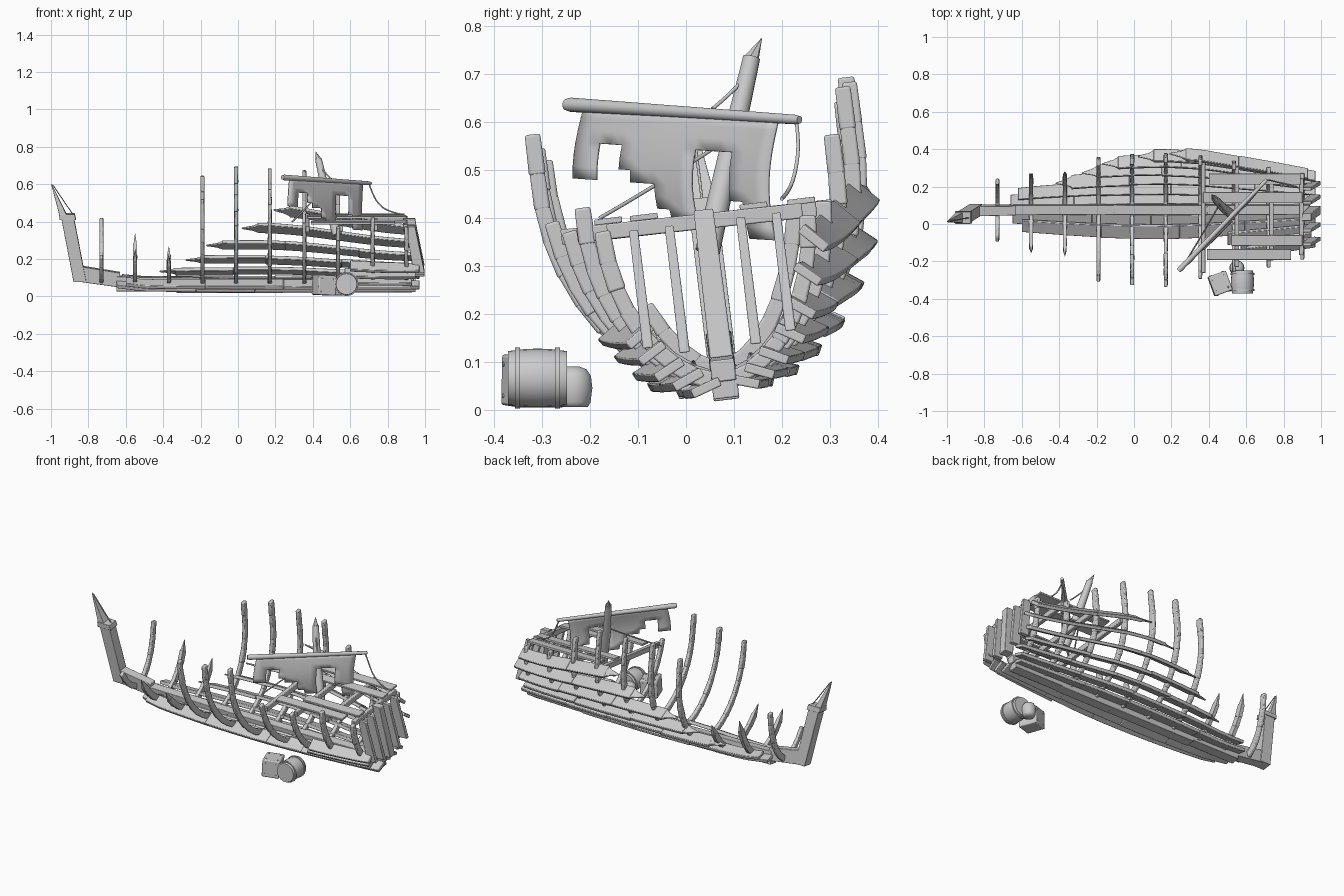
import bpy, bmesh, math, random
from mathutils import Vector as V, Matrix

if "Cube" in bpy.data.objects:
    bpy.data.objects.remove(bpy.data.objects["Cube"])

random.seed(4)
X, Y, Z = V((1, 0, 0)), V((0, 1, 0)), V((0, 0, 1))
# the hull lies heeled over: build in an upright frame, then tilt
HULL = Matrix.Translation((0, 0.08, 0.06)) @ Matrix.Rotation(math.radians(7), 4, 'X')

def loft(bm, rings):
    vs = [[bm.verts.new(p) for p in r] for r in rings]
    n = len(rings[0])
    for a, b in zip(vs, vs[1:]):
        for i in range(n):
            bm.faces.new((a[i], a[(i + 1) % n], b[(i + 1) % n], b[i]))
    bm.faces.new(vs[0][::-1])
    bm.faces.new(vs[-1])

def finish(name, bm, mat=None, angle=35, bevel=0):
    if mat:
        bmesh.ops.transform(bm, matrix=mat, verts=bm.verts)
    bmesh.ops.recalc_face_normals(bm, faces=bm.faces)
    me = bpy.data.meshes.new(name)
    bm.to_mesh(me)
    bm.free()
    ob = bpy.data.objects.new(name, me)
    bpy.context.collection.objects.link(ob)
    if bevel:
        m = ob.modifiers.new("bevel", 'BEVEL')
        m.width, m.segments = bevel, 2
    bpy.ops.object.select_all(action='DESELECT')
    ob.select_set(True)
    bpy.context.view_layer.objects.active = ob
    bpy.ops.object.shade_smooth_by_angle(angle=math.radians(angle))
    return ob

def rect(p, a, b, ha, hb):
    return [p + a * ha * i + b * hb * j for i, j in ((-1, -1), (1, -1), (1, 1), (-1, 1))]

def beam(bm, p, q, a, b, ha, hb, end=1):
    loft(bm, [rect(V(p), V(a), V(b), ha, hb), rect(V(q), V(a), V(b), ha * end, hb * end)])

def tube(bm, pts, radii, n=14):
    d = (V(pts[-1]) - V(pts[0])).normalized()
    a = d.orthogonal().normalized()
    b = d.cross(a)
    loft(bm, [[V(p) + (a * math.cos(k * math.tau / n) + b * math.sin(k * math.tau / n)) * r
               for k in range(n)] for p, r in zip(pts, radii)])

# hull shape: half breadth, height and bottom along x
BREADTH = [(-.9, .05), (-.73, .20), (-.55, .25), (-.37, .285), (-.19, .315), (.0, .33),
           (.17, .335), (.355, .32), (.535, .285), (.72, .25), (1.0, .195)]

def breadth(x):
    for (x0, w0), (x1, w1) in zip(BREADTH, BREADTH[1:]):
        if x <= x1:
            return w0 + (w1 - w0) * (x - x0) / (x1 - x0)
    return BREADTH[-1][1]

def height(x):
    s = min(max((x - .1) / .85, 0), 1)
    return .45 - .115 * s * s * (3 - 2 * s)

def hull(x, s, u, out=0):
    w, h = breadth(x) + out, height(x) + out
    t = min(u, 1) * math.pi / 2
    z = h * (1 - math.cos(t)) + max(u - 1, 0) * .7 - out
    return V((x, s * w * math.sin(t) ** 1.12, z + .04 * max(0, (-.5 - x) / .35)))

# ribs: x, top of -y arm, top of +y arm, splintered arms
RIBS = [(-.73, .18, .39, 0, 0), (-.55, .24, .33, 1, 1), (-.37, .22, .27, 1, 1), (-.19, .52, .64, 0, 0),
        (-.01, .545, .69, 0, 0), (.17, .575, .68, 0, 0), (.355, .39, .67, 0, 0), (.535, .37, .57, 0, 0),
        (.72, .42, .43, 0, 0), (.9, .37, .40, 0, 0)]
for i, (x, zl, zr, sl, sr) in enumerate(RIBS):
    bm = bmesh.new()
    for s, top, spike in ((-1, zl, sl), (1, zr, sr)):
        z = top - .06 - s * breadth(x) * .115
        h = height(x)
        um = math.acos(1 - z / h) / (math.pi / 2) if z < h else 1 + (z - h) / .7
        n = max(3, math.ceil(um * 9))
        pts = [hull(x, s, um * k / n) for k in range(n + 1)]
        for k in range(n):
            d = (pts[k + 1] - pts[k]).normalized()
            nn = X.cross(d)
            last = k == n - 1
            g = random.uniform(.92, 1.05)
            beam(bm, pts[k] - d * .006, pts[k + 1] + d * .006, nn, X, .018 * g, .011 * g,
                 .08 if last and spike else .92)
    finish("rib_%d" % (i + 1), bm, HULL, bevel=.005)

# hull planking: side, girth position, forward end, splintered
STRAKES = [(1, .14, -.66, 0), (1, .25, -.62, 0), (1, .36, -.35, 1), (1, .48, -.21, 1), (1, .61, -.10, 1),
           (1, .745, .09, 1), (1, .885, .26, 1),
           (-1, .14, -.65, 0), (-1, .25, -.60, 0), (-1, .36, .5, 0), (-1, .47, .57, 0), (-1, .57, .60, 0)]
for i, (s, u, x0, spike) in enumerate(STRAKES):
    bm = bmesh.new()
    a = math.radians(13 + 37 * u)       # planks slope down and outward like shingles
    d = V((0, s * math.cos(a), -math.sin(a)))
    nn = X.cross(d)

    def ring(x, f=1.0, lift=0.0):
        hw = .040 * (.55 + .45 * breadth(x) / .335)
        return rect(hull(x, s, u, .016) + nn * lift, d, nn, hw * f, .010 * max(f, .4))

    if spike:
        loft(bm, [ring(x0 - .07, .08), ring(x0 - .01, .5), ring(x0 + .02, .9)])
        x0 += .015
    x1 = .93 + .02 * (i % 3)
    n = max(1, round((x1 - x0) / .36))
    cuts = [x0 + (x1 - x0) * k / n + (random.uniform(-.06, .06) if 0 < k < n else 0) for k in range(n + 1)]
    for p, q in zip(cuts, cuts[1:]):
        lift, f = random.uniform(-.003, .003), random.uniform(.93, 1.03)
        loft(bm, [ring(p + (q - p) * k / 5, f, lift) for k in range(6)])
    finish("hull_plank_%d" % (i + 1), bm, HULL, bevel=.003)

# keel, inner keel timber and stem
bm = bmesh.new()
for a, b, z, h in ((-.65, -.32, -.01, .02), (-.33, .25, -.018, .02), (.24, .6, -.02, .02), (.59, .93, -.012, .024)):
    beam(bm, (a, 0, z), (b, 0, z), Y, Z, .027, h)
finish("keel", bm, HULL, bevel=.003)
bm = bmesh.new()
for a, b, za, zb, h in ((-.86, -.63, .065, .03, .042), (-.65, -.1, .026, .018, .024), (-.11, .4, .018, .018, .022),
                        (.39, .94, .018, .022, .024)):
    beam(bm, (a, 0, za), (b, 0, zb), Y, Z, .027, h, .94)
finish("inner_keel", bm, HULL, bevel=.003)
bm = bmesh.new()
beam(bm, (-.845, 0, .02), (-.91, 0, .36), X, Y, .034, .03)
beam(bm, (-.91, 0, .355), (-.915, 0, .385), X, Y, .044, .034, .95)
loft(bm, [rect(V((-.935, 0, .38)), X, Y, .02, .028), rect(V((-.997, 0, .545)), X, Y, .002, .004)])
beam(bm, (-.875, 0, .37), (-.99, 0, .54), X, Y, .003, .003)
finish("bow_stem", bm, HULL, bevel=.002)

# stern slats
for i, y in enumerate((-.15, -.075, 0, .075, .15)):
    bm = bmesh.new()
    wide = .024 if y == 0 else .011
    beam(bm, (.968, y, .05 + .25 * abs(y)), (.922, y, .36 if y == 0 else .335), X, Y, .03, wide, .85)
    finish("stern_slat_%d" % (i + 1), bm, HULL, bevel=.003)

# deck beams and remaining deck planks
for i, x in enumerate((.37, .55, .735, .895)):
    bm = bmesh.new()
    w = breadth(x) * .95
    beam(bm, (x, -w, .339), (x, w, .333), X, Z, .012, .016)
    finish("deck_beam_%d" % (i + 1), bm, HULL, bevel=.003)
for i, (y, a, b) in enumerate(((-.2, .39, .84), (-.125, .52, .9), (.105, .37, .9), (.205, .40, .89))):
    bm = bmesh.new()
    z = .361 - .02 * (y + .2)
    beam(bm, (a, y, z), (b, y, z), Y, Z, .029, .006)
    finish("deck_plank_%d" % (i + 1), bm, HULL, bevel=.002)

# broken mast and sail spar
bm = bmesh.new()
tube(bm, [(.53, .045, .33), (.475, .09, .53), (.43, .137, .735)], [.026, .023, .018])
tube(bm, [(.43, .137, .732), (.415, .158, .775)], [.016, .001], 6)
finish("broken_mast", bm)
A, B = V((.238, -.25, .637)), V((.71, .237, .605))
bm = bmesh.new()
tube(bm, [A, A + (B - A) * .02, A + (B - A) * .98, B], [.012, .015, .010, .008])
finish("sail_spar", bm)

# torn sail hanging from the spar
BOTTOM = [.47, .47, .545, .545, .50, .465, .465, .41, .40, .38, .54, .54, .54, .44, .36, .35]
C, R = 16, 11
bm = bmesh.new()
grid = []
for c in range(C + 1):
    u = .08 + .83 * c / C
    col = []
    for r in range(R + 1):
        v = r / R
        p = A + (B - A) * (u - .035 * math.sin(v * 3) * (1 - .2 * u)) - V((0, 0, .28 * v))
        p += V((.7, -.7, 0)) * .022 * math.sin(v * 3.2) * math.sin(math.pi * (.15 + .7 * c / C))
        col.append(bm.verts.new(p))
    grid.append(col)
for c in range(C):
    for r in range(R):
        q = (grid[c][r], grid[c + 1][r], grid[c + 1][r + 1], grid[c][r + 1])
        if sum(v.co.z for v in q) / 4 > BOTTOM[c]:
            bm.faces.new(q)
bmesh.ops.delete(bm, geom=[v for v in bm.verts if not v.link_faces], context='VERTS')
sail = finish("torn_sail", bm, angle=60)
m = sail.modifiers.new("cloth", 'SOLIDIFY')
m.thickness, m.offset = .006, 0

# ropes
ROPES = {"rope_spar": [(.70, .23, .605), (.715, .236, .56), (.745, .23, .5), (.80, .215, .455), (.87, .2, .44)],
         "rope_mast": [(.435, .13, .70), (.465, .095, .66), (.5, .055, .628)],
         "rope_deck": [(.46, .11, .58), (.375, -.04, .48), (.29, -.18, .40)]}
for name, pts in ROPES.items():
    cu = bpy.data.curves.new(name, 'CURVE')
    cu.dimensions, cu.bevel_depth, cu.bevel_resolution = '3D', .004, 2
    cu.use_fill_caps = True
    sp = cu.splines.new('NURBS')
    sp.points.add(len(pts) - 1)
    for q, p in zip(sp.points, pts):
        q.co = (*p, 1)
    sp.use_endpoint_u, sp.order_u = True, 3
    bpy.context.collection.objects.link(bpy.data.objects.new(name, cu))

# barrel lying on its side, with hoops
bm = bmesh.new()
YS = (-.372, -.34, -.31, -.28, -.248)
tube(bm, [(.58, y, .066) for y in YS], [.056, .06, .0615, .06, .056], 24)
finish("barrel", bm)
for i, y in enumerate((-.352, -.268)):
    bm = bmesh.new()
    tube(bm, [(.58, y - .005, .066), (.58, y + .005, .066)], [.064, .064], 24)
    finish("barrel_hoop_%d" % (i + 1), bm)

# small pot behind the barrel
bm = bmesh.new()
tube(bm, [(.55, -.235, z) for z in (.005, .015, .045, .07, .084, .09)], [.03, .036, .04, .037, .028, .012], 20)
finish("pot", bm, angle=60)

# crate with nail heads
M = Matrix.Translation((.46, -.318, .06)) @ Matrix.Rotation(math.radians(20), 4, 'Z') @ Matrix.Rotation(math.radians(3), 4, 'Y')
bm = bmesh.new()
beam(bm, (0, 0, -.053), (0, 0, .053), X, Y, .05, .055)
finish("crate", bm, M, bevel=.006)
bm = bmesh.new()
for a in (-.033, .033):
    for b in (-.033, .033):
        for s in (-1, 1):
            tube(bm, [(a, s * .053, b), (a, s * .058, b)], [.005, .004], 8)
        tube(bm, [(a, b, .051), (a, b, .056)], [.005, .004], 8)
finish("crate_nails", bm, M)
